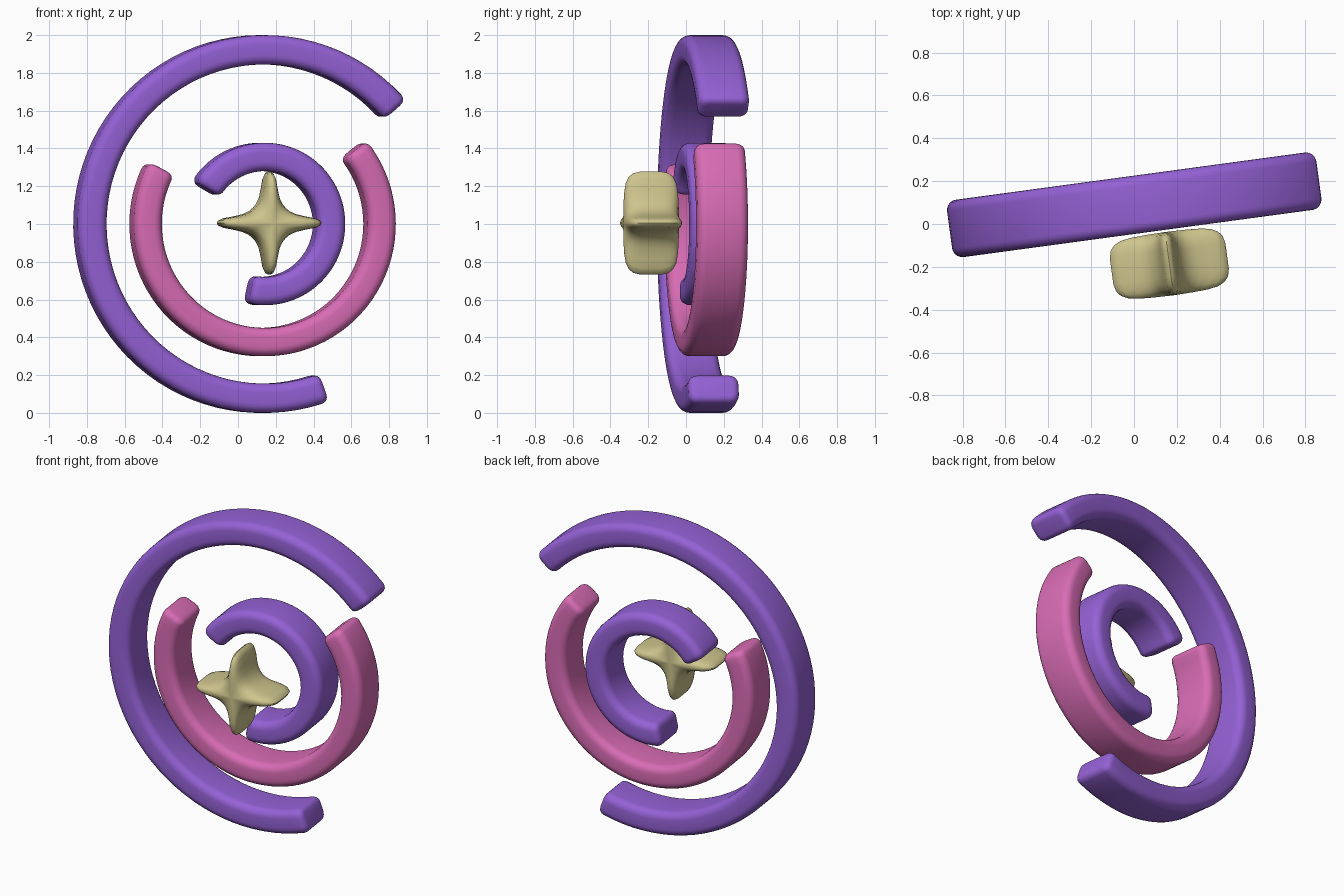
import bpy, bmesh, math
from mathutils import Vector

if "Cube" in bpy.data.objects:
    bpy.data.objects.remove(bpy.data.objects["Cube"])

TILT = math.radians(7.7)


def material(name, rgb):
    m = bpy.data.materials.new(name)
    m.diffuse_color = (*rgb, 1)
    m.use_nodes = True
    m.node_tree.nodes["Principled BSDF"].inputs["Base Color"].default_value = m.diffuse_color
    return m


purple = material("purple", (0.30, 0.12, 0.67))
pink = material("pink", (0.69, 0.15, 0.46))
cream = material("pale_gold", (0.62, 0.56, 0.27))


def finish(name, bm, mat, loc):
    bmesh.ops.recalc_face_normals(bm, faces=bm.faces[:])
    me = bpy.data.meshes.new(name)
    bm.to_mesh(me)
    bm.free()
    ob = bpy.data.objects.new(name, me)
    bpy.context.collection.objects.link(ob)
    me.materials.append(mat)
    ob.location = loc
    ob.rotation_euler.z = TILT
    bpy.ops.object.select_all(action='DESELECT')
    ob.select_set(True)
    bpy.context.view_layer.objects.active = ob
    bpy.ops.object.shade_smooth_by_angle(angle=math.radians(40))
    return ob


def skin(bm, loops):
    """Bridge consecutive closed vertex loops with quads."""
    for a, b in zip(loops, loops[1:]):
        n = len(a)
        for i in range(n):
            bm.faces.new((a[i], a[(i + 1) % n], b[(i + 1) % n], b[i]))


def rounded_rect(hw, hd, r, n=5):
    pts = []
    for q, (sx, sy) in enumerate(((1, 1), (-1, 1), (-1, -1), (1, -1))):
        for k in range(n + 1):
            t = math.pi / 2 * (q + k / n)
            pts.append((sx * (hw - r) + r * math.cos(t),
                        sy * (hd - r) + r * math.sin(t)))
    return pts


def open_ring(name, r_in, r_out, start, end, mat, depth=0.27, soft=0.035):
    """Rounded band swept along an arc, with softened ends."""
    bm = bmesh.new()
    mid, hw = (r_in + r_out) / 2, (r_out - r_in) / 2
    a0, a1 = math.radians(start), math.radians(end)
    edge = [(soft * (1 - math.cos(t)), soft * (1 - math.sin(t)))
            for t in (i * math.pi / 8 for i in range(5))]
    # stations: (angle, profile inset)
    stations = [(a0 + d / mid, e) for d, e in edge]
    lo, hi = a0 + soft / mid, a1 - soft / mid
    steps = int((end - start) / 4)
    stations += [(lo + (hi - lo) * i / steps, 0) for i in range(1, steps)]
    stations += [(a1 - d / mid, e) for d, e in reversed(edge)]
    loops = []
    for ang, e in stations:
        prof = rounded_rect(hw - e, depth / 2 - e, 0.048 - e * 0.7)
        loops.append([bm.verts.new(((mid + u) * math.cos(ang), v,
                                    (mid + u) * math.sin(ang))) for u, v in prof])
    skin(bm, loops)
    bm.faces.new(loops[0])
    bm.faces.new(loops[-1])
    return finish(name, bm, mat, (0.13, 0.107, 1.0))


# Three concentric open rings
open_ring("outer_ring", 0.845, 1.0, 41, 290, purple)
open_ring("middle_ring", 0.55, 0.70, 152, 399, pink)
open_ring("inner_ring", 0.28, 0.43, -102, 149, purple)

# Puffed four-pointed star
half_arm = [(0, 0.272), (0.013, 0.265), (0.025, 0.238), (0.034, 0.19),
            (0.047, 0.135), (0.062, 0.102), (0.08, 0.08)]
arm = half_arm + [(z, x) for x, z in reversed(half_arm[1:-1])]
outline = []
for q in range(4):
    c, s = round(math.cos(q * math.pi / 2)), round(math.sin(q * math.pi / 2))
    outline += [(x * c + z * s, z * c - x * s) for x, z in arm]

# layers: depth, scale at the points, scale at the valleys
front = [(0.147, 0.35, 0.22), (0.143, 0.6, 0.45), (0.135, 0.78, 0.68),
         (0.118, 0.9, 0.84), (0.095, 0.97, 0.94), (0.06, 1, 1)]
layers = [(-d, t, v) for d, t, v in front] + [(0, 1, 1)] + list(reversed(front))
bm = bmesh.new()
loops = []
for d, tip, valley in layers:
    loop = []
    for x, z in outline:
        f = (math.hypot(x, z) - 0.113) / (0.272 - 0.113)
        k = valley + (tip - valley) * f
        loop.append(bm.verts.new((x * k, d, z * k)))
    loops.append(loop)
skin(bm, loops)
for loop, y in ((loops[0], -0.149), (loops[-1], 0.149)):
    pole = bm.verts.new(Vector((0, y, 0)))
    for i in range(len(loop)):
        bm.faces.new((loop[i], loop[(i + 1) % len(loop)], pole))
finish("star", bm, cream, (0.165, -0.185, 1.005))
